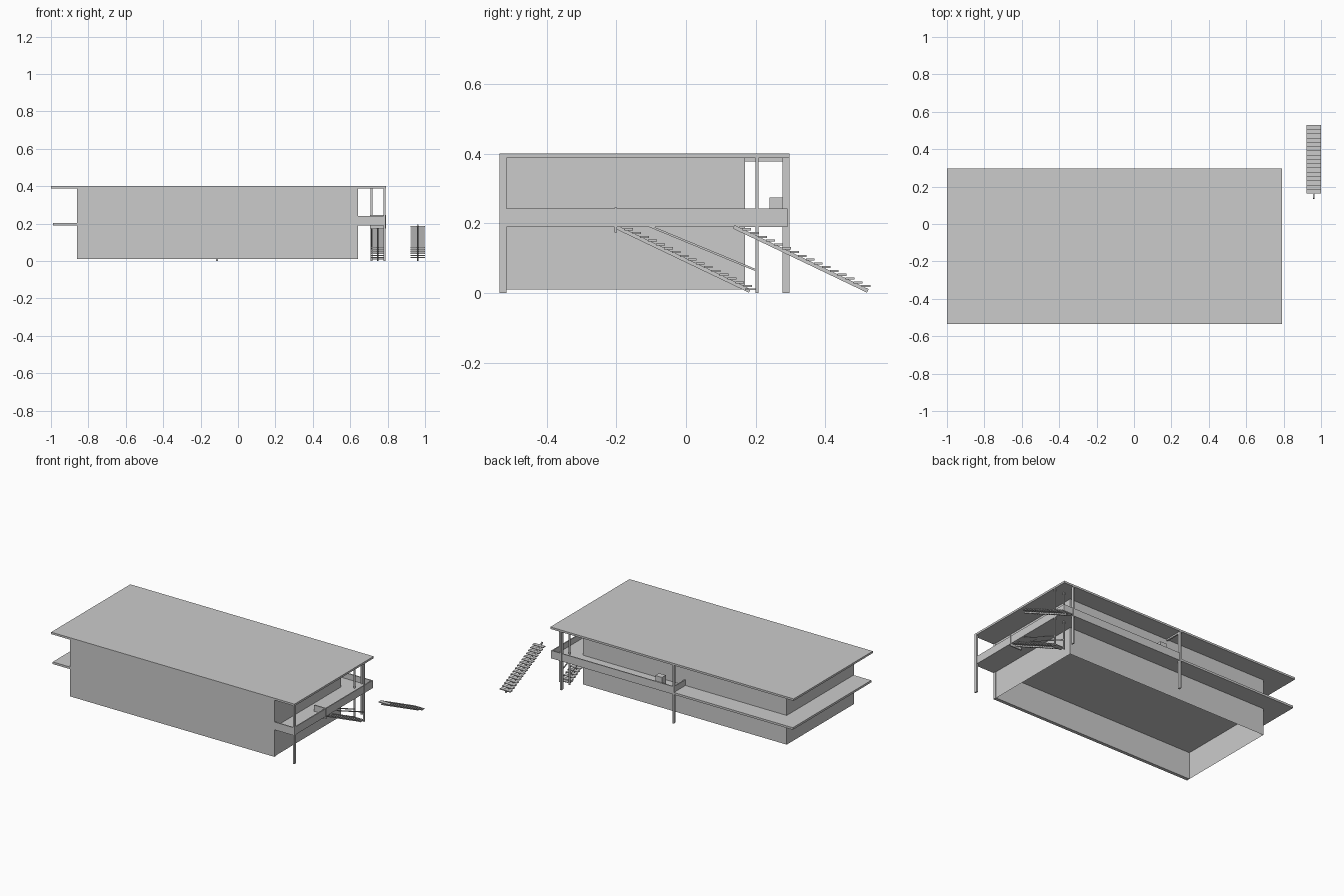
import bpy, bmesh
from math import atan2, hypot
from mathutils import Matrix, Vector

if "Cube" in bpy.data.objects:
    bpy.data.objects.remove(bpy.data.objects["Cube"])


def finish(name, bm):
    me = bpy.data.meshes.new(name)
    bm.to_mesh(me)
    bm.free()
    ob = bpy.data.objects.new(name, me)
    bpy.context.collection.objects.link(ob)
    return ob


def add_box(bm, x0, x1, y0, y1, z0, z1):
    m = Matrix.Translation(((x0 + x1) / 2, (y0 + y1) / 2, (z0 + z1) / 2))
    m = m @ Matrix.Diagonal((x1 - x0, y1 - y0, z1 - z0, 1))
    return bmesh.ops.create_cube(bm, size=1, matrix=m)["verts"]


def box(name, *b):
    bm = bmesh.new()
    add_box(bm, *b)
    return finish(name, bm)


def add_beam(bm, x, w, t, y0, z0, y1, z1):
    # sloping bar in the y-z plane
    m = Matrix.Translation((x, (y0 + y1) / 2, (z0 + z1) / 2))
    m = m @ Matrix.Rotation(atan2(z1 - z0, y1 - y0), 4, 'X')
    m = m @ Matrix.Diagonal((w, hypot(y1 - y0, z1 - z0), t, 1))
    bmesh.ops.create_cube(bm, size=1, matrix=m)


# roof and upper floor slab
box("roof", -1.0, 0.79, -0.535, 0.297, 0.387, 0.4)
box("floor_slab", -0.99, 0.787, -0.533, 0.292, 0.19, 0.204)

# building walls: thin shell open at the bottom
bm = bmesh.new()
add_box(bm, -0.86, 0.638, -0.53, 0.17, 0.01, 0.388)
bmesh.ops.delete(bm, geom=[f for f in bm.faces if abs(f.normal.z) > 0.5], context='FACES')
finish("walls", bm)
box("front_wall", -0.86, 0.642, -0.535, -0.513, 0.01, 0.388)

# balcony parapets
T = 0.007
box("side_parapet", 0.787 - T, 0.787, -0.535, 0.292, 0.19, 0.242)
box("front_parapet", 0.64, 0.787, -0.535, -0.535 + T, 0.19, 0.242)
box("back_parapet", -0.115, 0.787, 0.292 - T, 0.292, 0.19, 0.242)
box("return_parapet", -0.115, -0.115 + T, 0.17, 0.292, 0.19, 0.242)
box("stair_head_panel", 0.705, 0.79, -0.206, -0.198, 0.174, 0.245)

# roof beam and balcony box
box("roof_beam", -0.118, -0.108, 0.17, 0.292, 0.377, 0.388)
box("balcony_box", -0.02, 0.03, 0.24, 0.28, 0.204, 0.274)

# posts
for i, (x, y) in enumerate([(-0.113, 0.287), (0.714, 0.287), (0.714, 0.204),
                            (0.784, 0.204), (0.784, -0.525)]):
    h = 0.01 if abs(y) > 0.25 else 0.004
    box(f"post_{i + 1}", x - 0.005, x + 0.005, y - h, y + h, 0.0, 0.388)


# staircase: central stringer with horizontal treads
def stair(name, xc, w, y_top):
    bm = bmesh.new()
    n = 16
    add_beam(bm, xc, 0.008, 0.011, y_top, 0.19, y_top + 0.385, 0.006)
    for i in range(n):
        y = y_top + 0.025 + i * 0.0228
        z = 0.184 - i * 0.0109
        add_box(bm, xc - w / 2, xc + w / 2, y, y + 0.025, z - 0.004, z + 0.002)
    finish(name, bm)


stair("balcony_stair", 0.748, 0.074, -0.202)
stair("detached_stair", 0.961, 0.078, 0.137)

# stair handrails
for side, x in (("inner", 0.714), ("outer", 0.784)):
    bm = bmesh.new()
    add_beam(bm, x, 0.005, 0.006, -0.105, 0.192, 0.204, 0.064)
    finish(f"{side}_handrail", bm)
box("stair_foot_bar", 0.714, 0.784, 0.17, 0.204, 0.008, 0.013)
